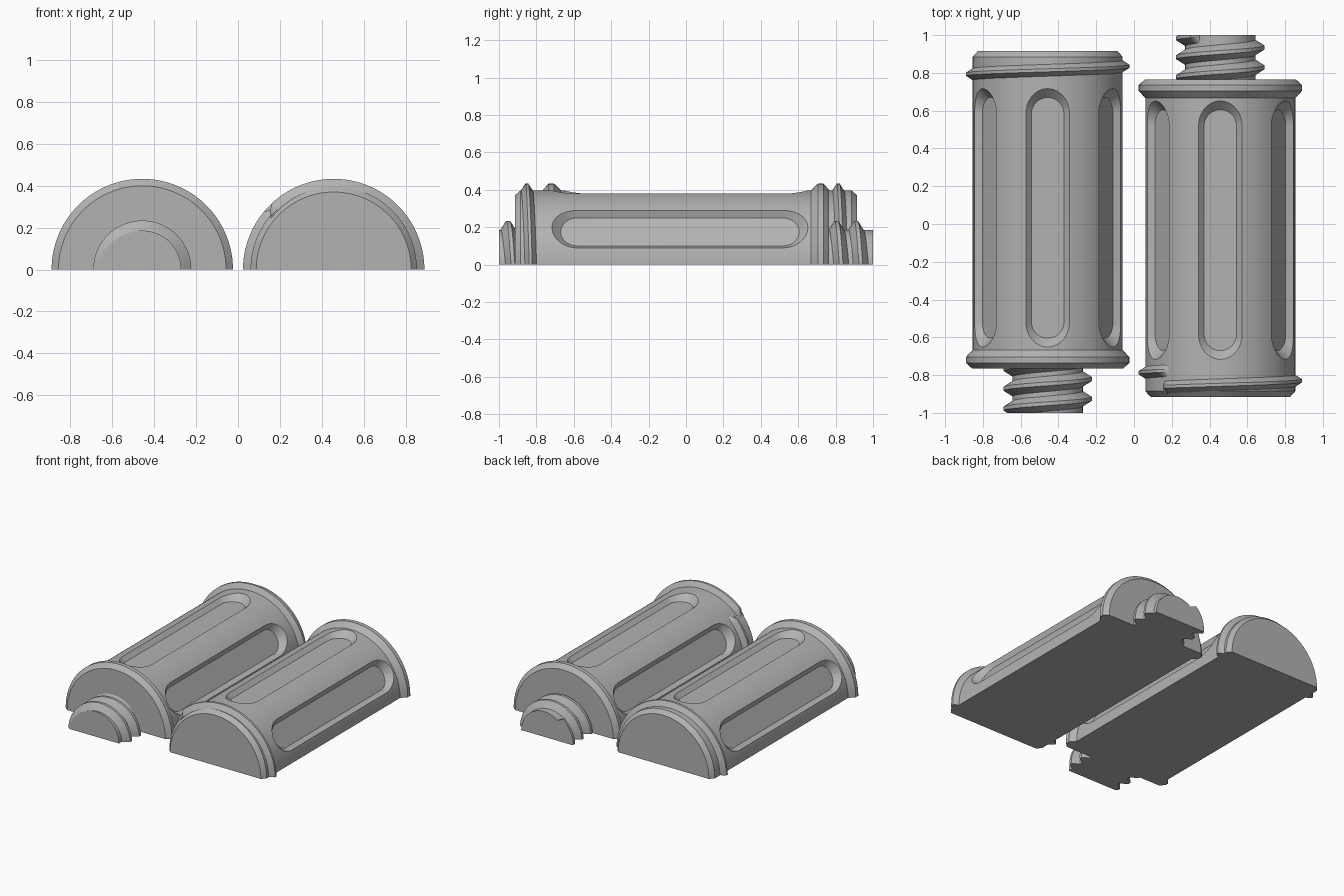
import bpy, bmesh
from math import sin, cos, pi, radians

cube = bpy.data.objects.get("Cube")
if cube:
    bpy.data.objects.remove(cube, do_unlink=True)

grey = bpy.data.materials.new("plain grey")
grey.use_nodes = True
grey.diffuse_color = (0.45, 0.45, 0.45, 1)
grey.node_tree.nodes["Principled BSDF"].inputs["Base Color"].default_value = grey.diffuse_color

SEG = 72
CENTRE = 0.457
# Half shell outline, from the plug tip to the chamfered end: (y, radius)
OUTLINE = [(-1, .186), (-.765, .186), (-.765, .40), (-.735, .433),
           (-.705, .433), (-.667, .397), (.885, .397), (.915, .37)]
# Floor of the grip pockets
FLOOR, HALF_WIDTH, Y_LOW, Y_HIGH = .35, .086, -.605, .67


def skin(name, rings, x, closed):
    """Join equal rings of points into a solid."""
    bm = bmesh.new()
    rows = [[bm.verts.new(p) for p in ring] for ring in rings]
    count = len(rows[0])
    for a, b in zip(rows, rows[1:]):
        for i in range(count if closed else count - 1):
            j = (i + 1) % count
            bm.faces.new((a[i], a[j], b[j], b[i]))
    bm.faces.new(rows[0])
    bm.faces.new(rows[-1])
    if not closed:  # flat underside
        bm.faces.new([r[0] for r in rows] + [r[-1] for r in reversed(rows)])
    bmesh.ops.recalc_face_normals(bm, faces=bm.faces)
    mesh = bpy.data.meshes.new(name)
    bm.to_mesh(mesh)
    bm.free()
    mesh.materials.append(grey)
    obj = bpy.data.objects.new(name, mesh)
    obj.location.x = x
    bpy.context.collection.objects.link(obj)
    return obj


def smooth(obj):
    bpy.ops.object.select_all(action='DESELECT')
    obj.select_set(True)
    bpy.context.view_layer.objects.active = obj
    bpy.ops.object.shade_smooth_by_angle(angle=radians(25))


def pocket(angle, flip, x):
    """Flared, round-ended cutter facing outwards at the angle."""
    rings = []
    for h in (FLOOR, FLOOR + .1):
        w = HALF_WIDTH + h - FLOOR
        ring = []
        for end, start in ((Y_HIGH - HALF_WIDTH, 0), (Y_LOW + HALF_WIDTH, pi)):
            for i in range(17):
                t = start + pi * i / 16
                u, y = w * cos(t), end + w * sin(t)
                ring.append((h * cos(angle) - u * sin(angle), flip * y,
                             h * sin(angle) + u * cos(angle)))
        rings.append(ring)
    cutter = skin("pocket_cutter", rings, x, True)
    cutter.hide_render = True
    return cutter


def half_shell(name, x, flip):
    rings = [[(r * cos(pi * i / SEG), flip * y, r * sin(pi * i / SEG))
              for i in range(SEG + 1)] for y, r in OUTLINE]
    body = skin(name, rings, x, False)
    cutters = [pocket(radians(a), flip, x) for a in (30, 90, 150)]
    for cutter in cutters:
        mod = body.modifiers.new("pocket", 'BOOLEAN')
        mod.operation, mod.solver, mod.object = 'DIFFERENCE', 'EXACT', cutter
    bpy.context.view_layer.update()
    graph = bpy.context.evaluated_depsgraph_get()
    carved = bpy.data.meshes.new_from_object(body.evaluated_get(graph))
    body.modifiers.clear()
    body.data = carved
    for cutter in cutters:
        bpy.data.objects.remove(cutter, do_unlink=True)
    smooth(body)


def thread(name, x, y0, pitch, core, tip, base, crest, limits, a0=0, a1=pi):
    """One ridge that climbs around the half shell, faded at free ends."""
    rings = []
    for i in range(SEG + 1):
        a = a0 + (a1 - a0) * i / SEG
        mid = y0 - pitch * a / (2 * pi)
        fade = 1
        if a0 > 0:
            fade = min(fade, (a - a0) / .12)
        if a1 < pi:
            fade = min(fade, (a1 - a) / .12)
        ring = []
        for d in (-base, -crest, crest, base):
            y = min(max(mid + d, limits[0]), limits[1])
            k = min(1, max(0, (base - abs(y - mid)) / (base - crest)))
            ring.append((y, core - .004 + (tip - core + .004) * k * fade))
        ring += [(ring[3][0], core - .03), (ring[0][0], core - .03)]
        rings.append([(r * cos(a), y, r * sin(a)) for y, r in ring])
    smooth(skin(name, rings, x, True))


half_shell("right_half_shell", -CENTRE, 1)
half_shell("left_half_shell", CENTRE, -1)

# Wide threads near the closed ends
WIDE = dict(pitch=.085, core=.397, tip=.433, base=.034, crest=.008, limits=(-.92, .92))
thread("right_rim_thread", -CENTRE, .835, **WIDE)
thread("left_rim_thread", CENTRE, -.83, a1=.78 * pi, **WIDE)
thread("left_rim_thread_start", CENTRE, -.745, a0=.74 * pi, **WIDE)

# Narrow threads on the plugs
NARROW = dict(pitch=.105, core=.186, tip=.234, base=.043, crest=.01)
for n, y in enumerate((-.715, -.82, -.925)):
    thread(f"right_plug_thread_{n + 1}", -CENTRE, y, limits=(-1, -.76), **NARROW)
for n, y in enumerate((.83, .935)):
    thread(f"left_plug_thread_{n + 1}", CENTRE, y, limits=(.76, 1), **NARROW)
thread("left_plug_thread_start", CENTRE, 1.035, a0=.7 * pi, limits=(.76, 1), **NARROW)
